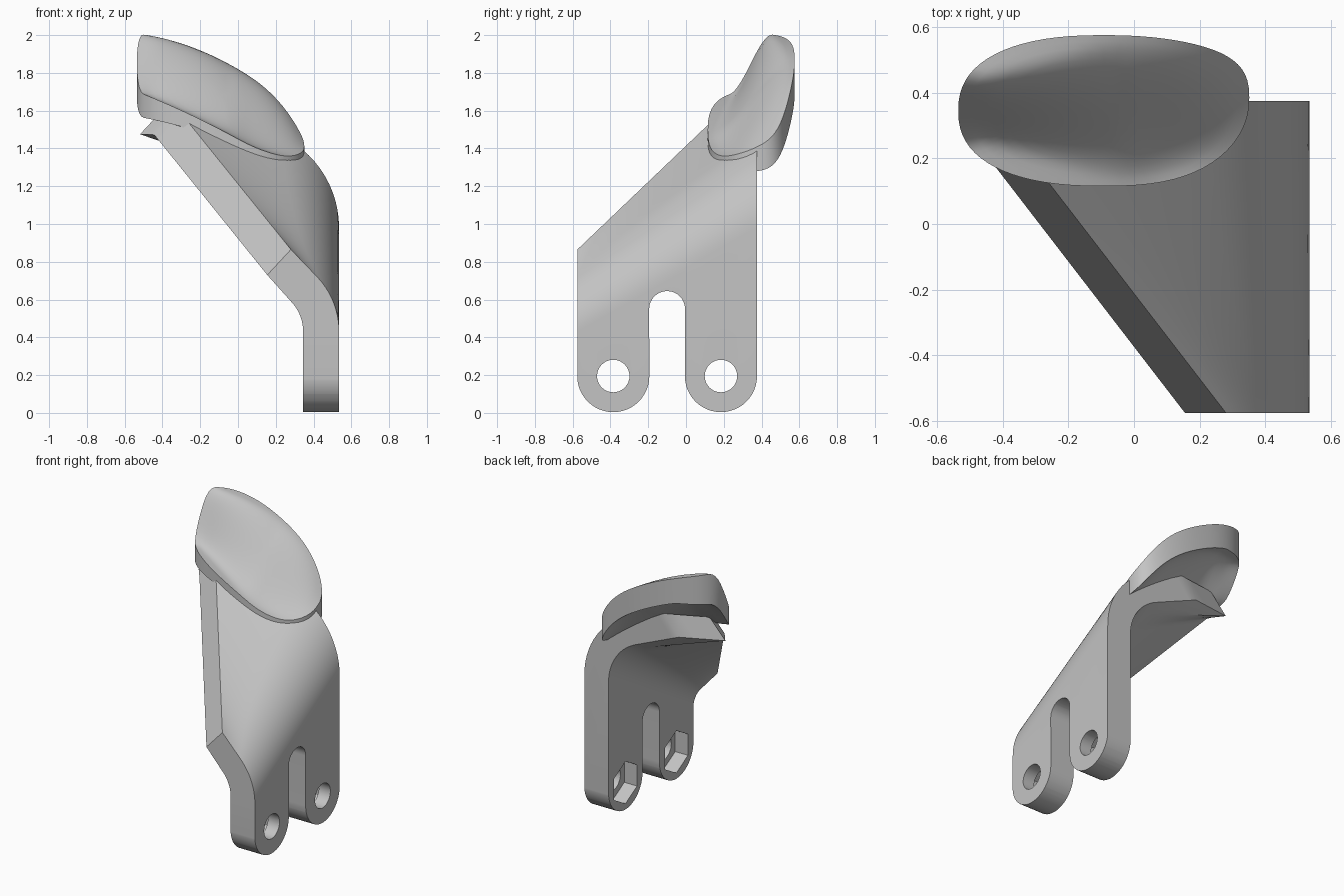
import bpy, bmesh, math

cube = bpy.data.objects.get("Cube")
if cube:
    bpy.data.objects.remove(cube)

grey = bpy.data.materials.new("plain_grey")
grey.use_nodes = True
grey.diffuse_color = (0.55, 0.55, 0.55, 1)
grey.node_tree.nodes["Principled BSDF"].inputs["Base Color"].default_value = grey.diffuse_color

FRONT, BACK, THICK = -0.575, 0.375, 0.19
LOBES, LOBE_Z = (-0.385, 0.185), 0.195


def finish(bm, name):
    bm.normal_update()
    bmesh.ops.recalc_face_normals(bm, faces=bm.faces)
    mesh = bpy.data.meshes.new(name)
    bm.to_mesh(mesh)
    bm.free()
    mesh.materials.append(grey)
    obj = bpy.data.objects.new(name, mesh)
    bpy.context.collection.objects.link(obj)
    return obj


def select(obj):
    bpy.ops.object.select_all(action='DESELECT')
    obj.select_set(True)
    bpy.context.view_layer.objects.active = obj


def smooth(obj):
    select(obj)
    bpy.ops.object.shade_smooth_by_angle(angle=math.radians(30))


def loft(bm, loops, closed_ends=True):
    """Bridge closed loops of equal length and cap both ends."""
    rings = [[bm.verts.new(p) for p in loop] for loop in loops]
    n = len(rings[0])
    for a, b in zip(rings, rings[1:]):
        for i in range(n):
            j = (i + 1) % n
            bm.faces.new((a[i], a[j], b[j], b[i]))
    if closed_ends:
        bm.faces.new(rings[0][::-1])
        bm.faces.new(rings[-1])
    return rings


def prism(name, yz, x0, x1):
    bm = bmesh.new()
    loft(bm, [[(x, y, z) for y, z in yz] for x in (x0, x1)])
    return finish(bm, name)


def arc(cy, cz, r, start, end, n):
    angles = [math.radians(start + (end - start) * i / n) for i in range(n + 1)]
    return [(cy + r * math.cos(a), cz + r * math.sin(a)) for a in angles]


def cut(obj, cutter):
    mod = obj.modifiers.new("cut", 'BOOLEAN')
    mod.operation, mod.object, mod.solver = 'DIFFERENCE', cutter, 'EXACT'
    select(obj)
    bpy.ops.object.modifier_apply(modifier=mod.name)
    bpy.data.objects.remove(cutter)


# Saddle-shaped pad: outline seen from above and height of its top and underside
CX, CY, RX, RY = -0.092, 0.345, 0.443, 0.23


def pad_rim(a):
    c, s = math.cos(a), math.sin(a)
    px = math.copysign(abs(c) ** 0.84, c)
    py = math.copysign(abs(s) ** 0.84, s)
    return RX * px, RY * py + 0.04 * max(c, 0) ** 3


def pad_blend(x, y):
    # the step from front to rear height is steep at -x and set back at +x
    steep = min(max((-x - 0.05) / 0.4, 0), 1)
    low = 0.25 * steep + 0.15 * min(max(x / 0.35, 0), 1)
    high = 1 - 0.25 * steep
    t = ((y - CY + RY) / (2 * RY) - low) / (high - low)
    t = min(max(t, 0), 1)
    return t * t * (3 - 2 * t)


def pad_top(x, y):
    front = 1.45 - 0.55 * x - 0.15 * x * x + 0.85 * max(x, 0) ** 2
    back = 1.82 - 0.58 * x - 0.43 * x * x - 2 * max(x, 0) ** 3
    return front + (back - front) * pad_blend(x, y)


def pad_bottom(x, y):
    return pad_top(x, y) - 0.085 - 0.09 * pad_blend(x, y) - 0.2 * max(-x - 0.3, 0)


bm = bmesh.new()
SEGS, RINGS = 72, 12
layers = [(k / RINGS, pad_top) for k in range(1, RINGS + 1)]
layers += [(k / RINGS, pad_bottom) for k in range(RINGS, 0, -1)]
rim = [pad_rim(2 * math.pi * i / SEGS) for i in range(SEGS)]
loops = []
for scale, height in layers:
    flat = [(CX + scale * x, CY + scale * y) for x, y in rim]
    loops.append([(x, y, height(x, y)) for x, y in flat])
rings = loft(bm, loops, False)
for ring, height in ((rings[0], pad_top), (rings[-1], pad_bottom)):
    centre = bm.verts.new((CX, CY, height(CX, CY)))
    for i in range(SEGS):
        bm.faces.new((ring[i], ring[(i + 1) % SEGS], centre))
smooth(finish(bm, "pad"))


def bent_line(cx, cz, r, ex, ez):
    """Upright line, arc about (cx, cz), then the tangent to the end point."""
    reach = math.hypot(ex - cx, ez - cz)
    turn = math.atan2(ez - cz, ex - cx) - math.acos(r / reach)
    points = [(cx + r, -0.05)] + arc(cx, cz, r, 0, math.degrees(turn), 14)
    sx, sz = points[-1]
    return points + [(sx + (ex - sx) * i / 6, sz + (ez - sz) * i / 6) for i in range(1, 7)]


# Bent plate: one section per depth, the bend rising and widening to the rear
TIP = 0.3


def section(y):
    v = (y - FRONT) / (BACK - FRONT)
    bend_z = 0.43 + 0.55 * v
    radius = 0.42 + 0.12 * v
    # upper end follows the sloping front trim, then the rear trim
    depth = min(y, TIP) - FRONT
    end_x = 0.28 - 0.77 * depth
    end_z = min(0.865 + 0.955 * depth, 1.61)
    if y > TIP:
        f = (y - TIP) / (BACK - TIP)
        end_x += (-0.08 - end_x) * f
        end_z -= 0.03 * f
    cx = 0.535 - radius
    outer = bent_line(cx, bend_z, radius, end_x, end_z)
    inner = bent_line(cx, bend_z, radius - THICK, end_x - 0.125, end_z - 0.135)
    return [(x, y, z) for x, z in outer + inner[::-1]]


bm = bmesh.new()
STEPS = 38
loft(bm, [section(FRONT + (BACK - FRONT) * i / STEPS) for i in range(STEPS + 1)])
plate = finish(bm, "bent_plate")

# Two rounded feet with a slot between them
feet = [(-0.7, LOBE_Z)]
feet += arc(LOBES[0], LOBE_Z, 0.191, 180, 360, 24)
feet += arc(-0.1, 0.55, 0.095, 180, 0, 16)
feet += arc(LOBES[1], LOBE_Z, 0.191, 180, 360, 24)
feet += [(0.5, LOBE_Z), (0.5, -0.3), (-0.7, -0.3)]
cut(plate, prism("feet_cutter", feet, 0.1, 1))

# Bolt holes with hexagonal nut pockets on the inner side
for y in LOBES:
    cut(plate, prism("hole_cutter", arc(y, LOBE_Z, 0.086, 0, 348.75, 31), 0, 1))
    cut(plate, prism("nut_cutter", arc(y, LOBE_Z, 0.15, 30, 330, 5), 0, 0.445))
smooth(plate)
